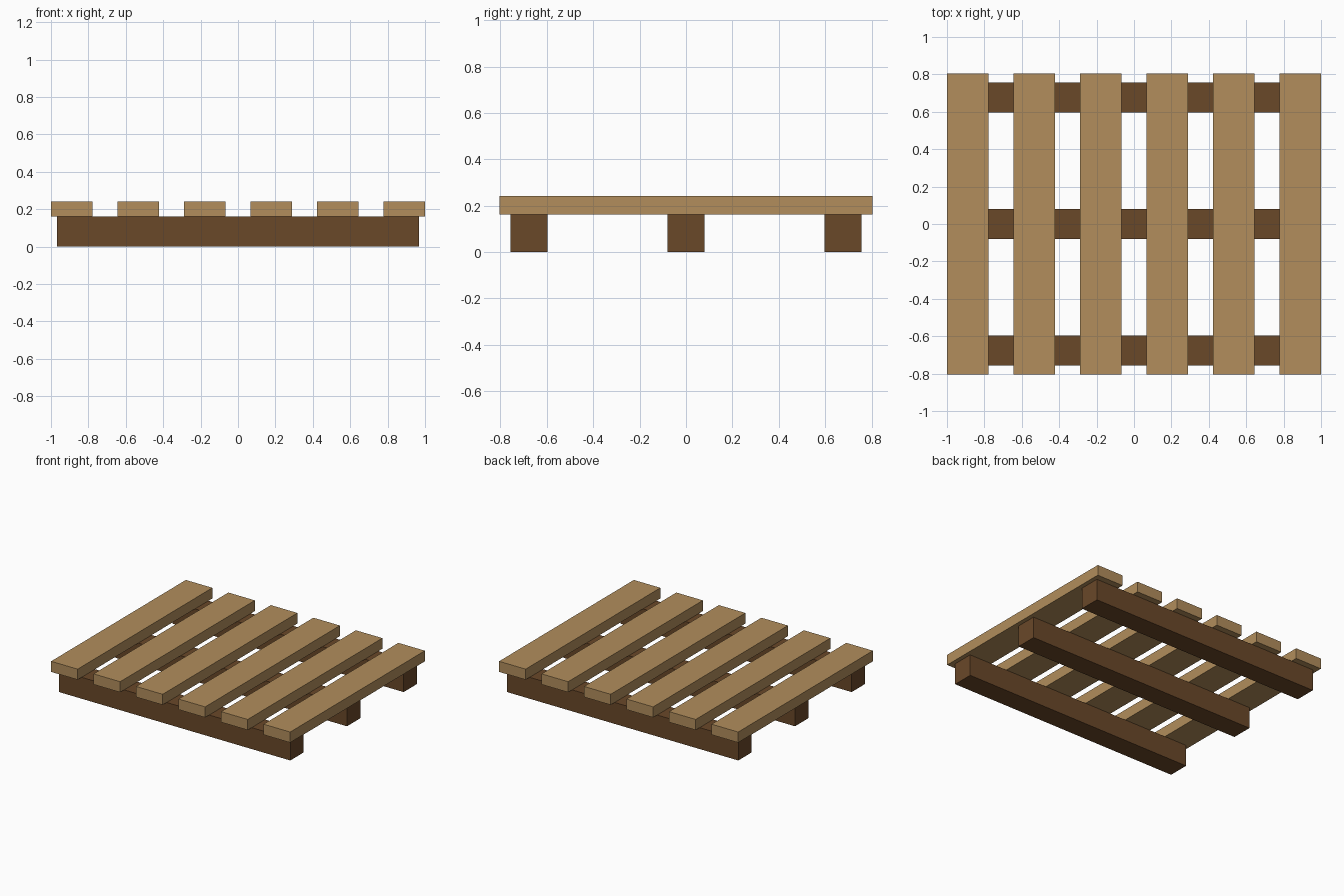
import bpy

if "Cube" in bpy.data.objects:
    bpy.data.objects.remove(bpy.data.objects["Cube"])


def material(name, rgb):
    mat = bpy.data.materials.new(name)
    mat.diffuse_color = (*rgb, 1.0)
    mat.use_nodes = True
    mat.node_tree.nodes["Principled BSDF"].inputs["Base Color"].default_value = mat.diffuse_color
    return mat


def box(name, centre, size, mat):
    bpy.ops.mesh.primitive_cube_add(size=1, location=centre)
    obj = bpy.context.object
    obj.name = name
    obj.scale = size
    bpy.ops.object.transform_apply(location=False, rotation=False, scale=True)
    obj.data.materials.append(mat)
    return obj


light_wood = material("light_wood", (0.445, 0.270, 0.107))
dark_wood = material("dark_wood", (0.144, 0.065, 0.022))

BEAM_H = 0.162
SLAT_W, SLAT_H, SLAT_L = 0.222, 0.08, 1.61
SLAT_COUNT = 6

# Three support beams running left to right
for name, y in (("front_beam", -0.677), ("middle_beam", 0), ("back_beam", 0.677)):
    box(name, (0, y, BEAM_H / 2), (1.935, 0.16, BEAM_H), dark_wood)

# Deck slats running front to back, evenly spaced across the beams
pitch = (2 - SLAT_W) / (SLAT_COUNT - 1)
for i in range(SLAT_COUNT):
    x = -1 + SLAT_W / 2 + i * pitch
    box(f"deck_slat_{i + 1}", (x, 0, BEAM_H + SLAT_H / 2),
        (SLAT_W, SLAT_L, SLAT_H), light_wood)
